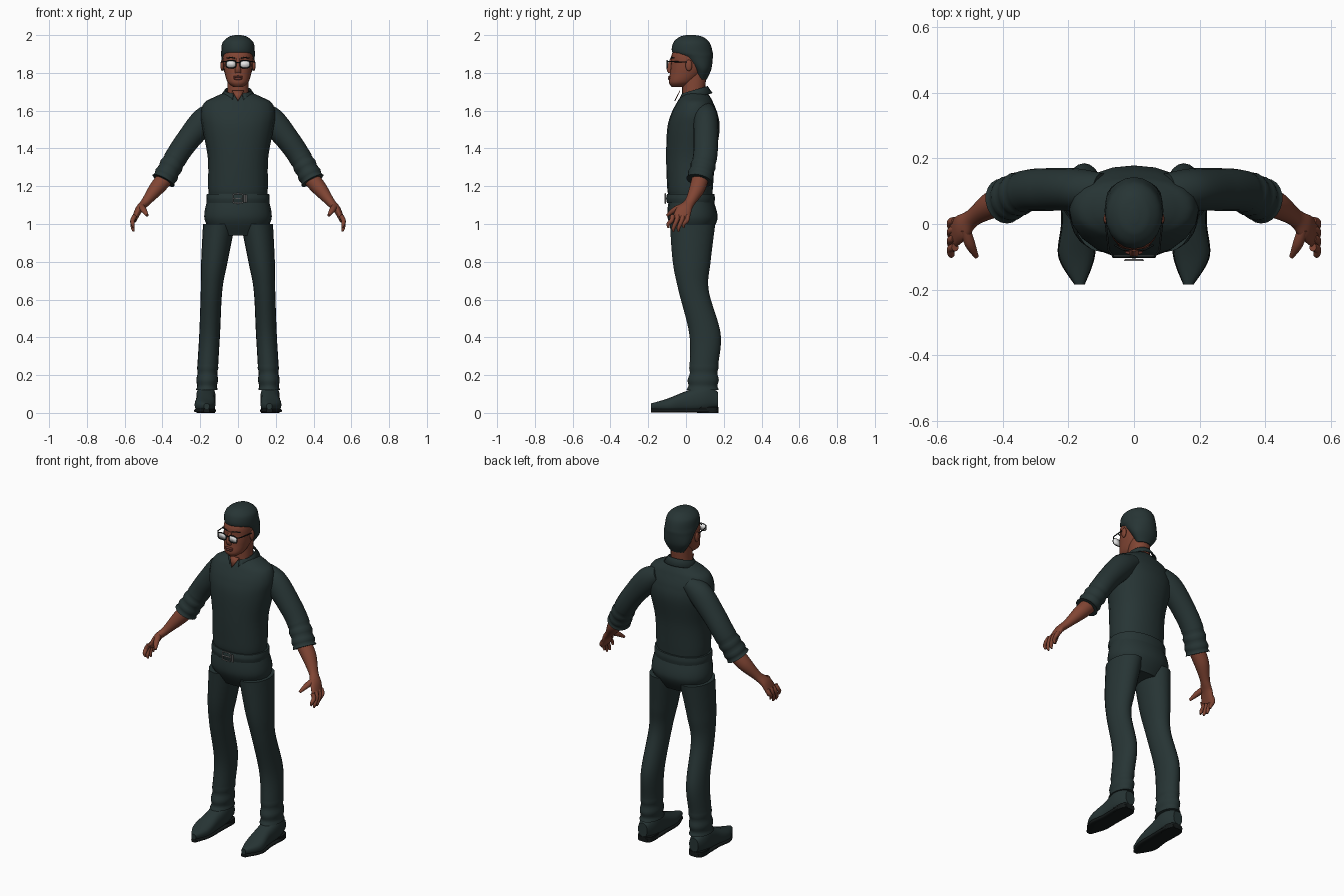
import bpy, bmesh, math
from mathutils import Vector

if "Cube" in bpy.data.objects:
    bpy.data.objects.remove(bpy.data.objects["Cube"])

SIDES = 20
STEPS = 12
UP = Vector((0, 0, 1))
ACROSS = Vector((1, 0, 0))
DEPTH = Vector((0, 1, 0))


def material(name, red, green, blue):
    mat = bpy.data.materials.new(name)
    mat.use_nodes = True
    colour = (red, green, blue, 1)
    mat.diffuse_color = colour
    mat.node_tree.nodes["Principled BSDF"].inputs["Base Color"].default_value = colour
    return mat


cloth = material("dark_teal", .02, .035, .035)
skin = material("brown_skin", .22, .06, .034)
black = material("near_black", .007, .01, .01)
glass = material("pale_lens", .8, .8, .8)
metal = material("silver", .4, .4, .4)
lip_colour = material("dark_lip", .15, .04, .03)


def add_object(name, data, mat, mirror=False, thickness=0):
    """Link a mesh or curve to the scene with its material and modifiers."""
    data.materials.append(mat)
    part = bpy.data.objects.new(name, data)
    bpy.context.collection.objects.link(part)
    if mirror:
        part.modifiers.new("mirror", "MIRROR")
    if thickness:
        part.modifiers.new("thickness", "SOLIDIFY").thickness = thickness
    return part


def add_mesh(name, mesh_edit, mat, **options):
    bmesh.ops.recalc_face_normals(mesh_edit, faces=mesh_edit.faces)
    mesh = bpy.data.meshes.new(name)
    mesh_edit.to_mesh(mesh)
    mesh_edit.free()
    part = add_object(name, mesh, mat, **options)
    bpy.ops.object.select_all(action="DESELECT")
    part.select_set(True)
    bpy.context.view_layer.objects.active = part
    bpy.ops.object.shade_smooth_by_angle(angle=math.radians(50))


def oval(centre, along, across, power=2):
    """Points of a superellipse spanned by two vectors."""
    points = []
    for k in range(SIDES):
        c, s = math.cos(math.tau * k / SIDES), math.sin(math.tau * k / SIDES)
        points.append(centre + along * math.copysign(abs(c) ** (2 / power), c)
                      + across * math.copysign(abs(s) ** (2 / power), s))
    return points


def spline(rows):
    """Pass a smooth curve through the rows."""
    rows = [rows[0], *rows, rows[-1]]
    result = []
    for before, start, end, after in zip(rows, rows[1:], rows[2:], rows[3:]):
        for k in range(STEPS):
            t = k / STEPS
            result.append([b + t / 2 * (c - a + t * (2 * a - 5 * b + 4 * c - d
                           + t * (3 * (b - c) + d - a)))
                           for a, b, c, d in zip(before, start, end, after)])
    return result + [list(rows[-1])]


def loft(name, rows, mat, ref=ACROSS, axis=None, power=2, folds=0, mirror=False):
    """Skin ovals along a path: x, y, z, radius along ref, radius across it."""
    rings = spline(rows)
    centres = [Vector(ring[:3]) for ring in rings]
    mesh_edit = bmesh.new()
    loops = []
    for i, (centre, ring) in enumerate(zip(centres, rings)):
        tangent = axis or centres[min(i + 1, len(rings) - 1)] - centres[max(i - 1, 0)]
        tangent = tangent.normalized()
        along = (ref - tangent * ref.dot(tangent)).normalized()
        across = tangent.cross(along)
        # Cloth bunches up towards the end of the path
        from_end = (len(rings) - 1 - i) / STEPS
        swell = 1 + .05 * math.cos(math.tau * folds * from_end) if folds and from_end < 1 else 1
        points = oval(centre, along * ring[3] * swell, across * ring[4] * swell, power)
        loops.append([mesh_edit.verts.new(point) for point in points])
    for lower, upper in zip(loops, loops[1:]):
        for k in range(SIDES):
            mesh_edit.faces.new((lower[k - 1], lower[k], upper[k], upper[k - 1]))
    mesh_edit.faces.new(loops[0])
    mesh_edit.faces.new(loops[-1])
    add_mesh(name, mesh_edit, mat, mirror=mirror)


def upright(name, rows, mat, power=2.2):
    """Central loft from rows of height, front, back and half width."""
    rings = [(0, (front + back) / 2, height, width, (back - front) / 2)
             for height, front, back, width in rows]
    loft(name, rings, mat, axis=UP, power=power)


def blob(name, centre, size, mat, mirror=False):
    mesh_edit = bmesh.new()
    bmesh.ops.create_uvsphere(mesh_edit, u_segments=SIDES, v_segments=STEPS, radius=1)
    bmesh.ops.scale(mesh_edit, vec=size, verts=mesh_edit.verts)
    bmesh.ops.translate(mesh_edit, vec=centre, verts=mesh_edit.verts)
    add_mesh(name, mesh_edit, mat, mirror=mirror)


def plate(name, points, mat, mirror=False):
    mesh_edit = bmesh.new()
    mesh_edit.faces.new([mesh_edit.verts.new(point) for point in points])
    add_mesh(name, mesh_edit, mat, mirror=mirror, thickness=.004)


def wire(name, points, mat, closed=False, mirror=False):
    curve = bpy.data.curves.new(name, "CURVE")
    curve.dimensions = "3D"
    curve.bevel_depth = .003
    curve.bevel_resolution = 2
    line = curve.splines.new("POLY")
    line.points.add(len(points) - 1)
    for target, point in zip(line.points, points):
        target.co = (*point, 1)
    line.use_cyclic_u = closed
    add_object(name, curve, mat, mirror=mirror)


# Shirt, belt and trouser seat
upright("shirt", [(1.16, -.095, .14, .155), (1.2, -.1, .143, .158), (1.35, -.105, .155, .16),
                  (1.5, -.1, .178, .187), (1.58, -.08, .168, .197), (1.64, -.05, .145, .18),
                  (1.67, -.03, .13, .13), (1.7, 0, .11, .06)], cloth)
upright("belt", [(1.11, -.1, .15, .165), (1.135, -.105, .153, .168), (1.16, -.1, .15, .165)], cloth)
upright("trouser_seat", [(1.14, -.09, .14, .16), (1.03, -.097, .167, .178),
                         (.94, -.05, .12, .13)], cloth)

# Trouser legs bunched at the hems
loft("trouser_leg", [(.1, .035, 1, .085, .12), (.125, .03, .8, .07, .1), (.14, .04, .65, .057, .08),
                     (.15, .1, .42, .055, .083), (.16, .095, .25, .055, .076),
                     (.165, .088, .12, .055, .082)],
     cloth, axis=-UP, folds=2, mirror=True)

# Shoes, with soles and heels following the same outline
shoe = [(.17, .17, .07, .03, .04), (.17, .1, .08, .05, .07), (.17, 0, .06, .05, .055),
        (.175, -.1, .04, .053, .035), (.166, -.185, .035, .015, .015)]
loft("shoe", shoe, cloth, axis=-DEPTH, power=2.5, mirror=True)
loft("shoe_sole", [(x, y, .012, width * 1.05, .01) for x, y, z, width, height in shoe],
     black, axis=-DEPTH, power=4, mirror=True)
loft("shoe_heel", [(.17, .115, height, .047, .056) for height in (0, .03)],
     black, axis=UP, power=3, mirror=True)

# Sleeves with rolled cuffs
loft("sleeve", [(.1, .1, 1.6, .055, .05), (.175, .105, 1.55, .064, .07),
                (.265, .105, 1.445, .065, .063), (.33, .1, 1.35, .064, .06),
                (.395, .07, 1.23, .067, .062)],
     cloth, ref=DEPTH, folds=3, mirror=True)

# Forearm, palm, fingers and thumb
loft("forearm_and_palm", [(.37, .08, 1.26, .045, .045), (.43, .06, 1.19, .042, .04),
                          (.49, .02, 1.115, .028, .024), (.525, -.01, 1.075, .041, .02),
                          (.55, -.03, 1.02, .045, .013)],
     skin, ref=DEPTH, mirror=True)
for i, finger in enumerate(("little", "ring", "middle", "index")):
    knuckle = .01 - .027 * i
    tip = knuckle - .022
    drop = .06 if finger in ("little", "index") else .08
    loft(finger + "_finger", [(.545, knuckle, 1.045, .012, .012),
                              (.558, knuckle - .005, 1.02, .012, .012),
                              (.557, tip, 1.06 - drop, .01, .01),
                              (.552, tip, 1.04 - drop, .005, .005)],
         skin, ref=DEPTH, mirror=True)
loft("thumb", [(.515, -.015, 1.095, .016, .016), (.5, -.06, 1.075, .016, .015),
               (.48, -.1, 1.045, .007, .007)], skin, mirror=True)

# Neck, open collar and head
upright("neck", [(1.62, -.02, .1, .06), (1.7, -.02, .1, .057), (1.8, -.02, .11, .055)], skin)
plate("open_neck", [(-.032, -.03, 1.705), (0, -.058, 1.65), (.032, -.03, 1.705)], skin)
collar = bmesh.new()
strips = []
for i in range(SIDES + 1):
    angle = .33 + (math.tau - .66) * i / SIDES
    outward = Vector((math.sin(angle), -math.cos(angle), 0))
    point = max(0, -outward.y) ** 6
    fold = DEPTH * .045 + outward * .07 + UP * (1.71 + .02 * outward.y)
    edge = fold + outward * .025 - UP * (.036 + .016 * point)
    strips.append([collar.verts.new(spot) for spot in (fold - UP * .02, fold, edge)])
for left, right in zip(strips, strips[1:]):
    for k in range(2):
        collar.faces.new((left[k], right[k], right[k + 1], left[k + 1]))
add_mesh("collar", collar, cloth, thickness=.006)
upright("head", [(1.725, -.075, 0, .025), (1.75, -.09, .04, .055), (1.8, -.085, .09, .071),
                 (1.85, -.08, .11, .078), (1.9, -.075, .11, .077), (1.96, -.04, .1, .06)], skin)

# Hair, swept forward above the forehead
upright("hair", [(1.765, .06, .11, .045), (1.82, .035, .134, .08), (1.88, -.03, .142, .088),
                 (1.91, -.073, .141, .089), (1.96, -.067, .125, .082), (1.99, -.035, .09, .05),
                 (2, 0, .05, .015)], cloth, power=2)

# Face details
loft("nose", [(0, -.075, 1.875, .009, .009), (0, -.087, 1.825, .015, .015),
              (0, -.083, 1.8, .016, .012)], skin, axis=-UP)
blob("upper_lip", (0, -.086, 1.779), (.027, .009, .006), lip_colour)
blob("lower_lip", (0, -.086, 1.769), (.023, .01, .007), lip_colour)
blob("ear", (.084, .015, 1.84), (.009, .018, .03), skin, mirror=True)
wire("eyebrow", [(.015, -.08, 1.877), (.035, -.077, 1.882), (.06, -.063, 1.878)], black, mirror=True)

# Glasses
rim = oval(Vector((.037, -.1, 1.846)), ACROSS * .027, UP * .02, power=3)
plate("lens", rim, glass, mirror=True)
wire("lens_rim", rim, black, closed=True, mirror=True)
wire("glasses_bridge", [(-.011, -.1, 1.855), (.011, -.1, 1.855)], black)
wire("glasses_temple", [(.062, -.1, 1.86), (.077, -.08, 1.86), (.087, .01, 1.857)], black, mirror=True)

# Belt buckle and keeper
buckle = Vector((0, -.11, 1.135))
wire("buckle", oval(buckle, ACROSS * .027, UP * .025, power=6), metal, closed=True)
wire("buckle_pin", [buckle - ACROSS * .027, buckle + ACROSS * .02], metal)
for offset in (.036, .044):
    keeper = buckle + ACROSS * offset
    wire("belt_keeper", [keeper - UP * .022, keeper + UP * .022], metal)
